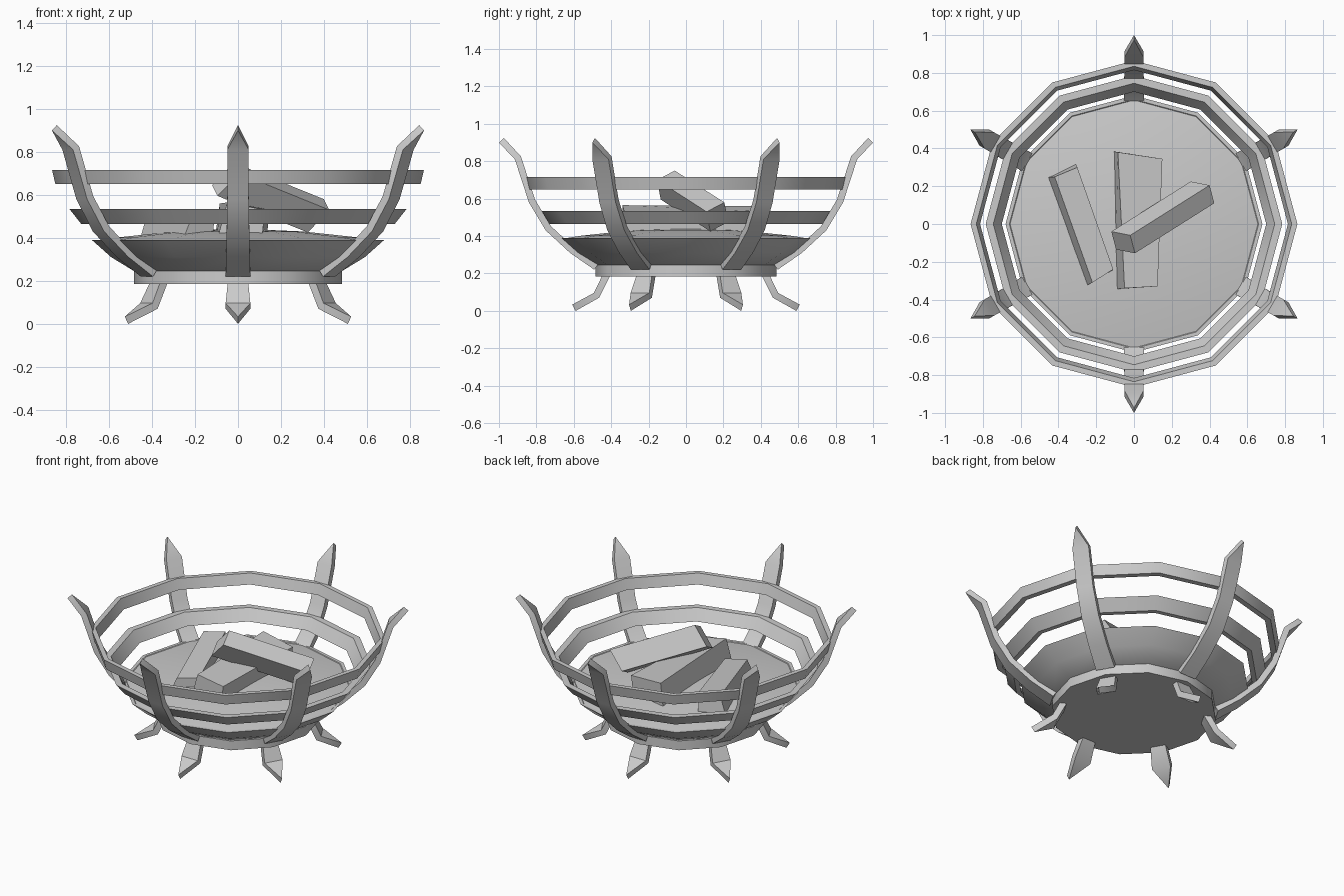
import bpy, bmesh, math
from mathutils import Vector, Matrix

cube = bpy.data.objects.get("Cube")
if cube:
    bpy.data.objects.remove(cube, do_unlink=True)

grey = bpy.data.materials.new("plain_grey")
grey.use_nodes = True
COLOUR = (0.6, 0.6, 0.6, 1)
grey.diffuse_color = COLOUR
grey.node_tree.nodes["Principled BSDF"].inputs["Base Color"].default_value = COLOUR
SIDES = 12


def finish(bm, name, smooth=True):
    """Turn a bmesh into a named object with tidy normals and shading."""
    bmesh.ops.remove_doubles(bm, verts=bm.verts, dist=0.0001)
    bmesh.ops.recalc_face_normals(bm, faces=bm.faces)
    mesh = bpy.data.meshes.new(name)
    bm.to_mesh(mesh)
    bm.free()
    mesh.materials.append(grey)
    ob = bpy.data.objects.new(name, mesh)
    bpy.context.collection.objects.link(ob)
    if smooth:
        bpy.ops.object.select_all(action="DESELECT")
        ob.select_set(True)
        bpy.context.view_layer.objects.active = ob
        bpy.ops.object.shade_smooth_by_angle(angle=math.radians(35))
    return ob


def lathe(name, profile, closed=False):
    """Revolve a (radius, height) profile into a twelve-sided part."""
    bm = bmesh.new()
    verts = [bm.verts.new((r, 0, z)) for r, z in profile]
    pairs = list(zip(verts, verts[1:]))
    if closed:
        pairs.append((verts[-1], verts[0]))
    edges = [bm.edges.new(p) for p in pairs]
    bmesh.ops.spin(bm, geom=verts + edges, cent=(0, 0, 0), axis=(0, 0, 1),
                   angle=math.tau, steps=SIDES, use_merge=False)
    return finish(bm, name)


def pointed_bar(name, path, widths, thick, angle):
    """Sweep a flat bar along a (radius, height) path, ending in a point."""
    pts = [Vector(p) for p in path]
    bm = bmesh.new()
    sections = []
    for i, p in enumerate(pts):
        along = (pts[min(i + 1, len(pts) - 1)] - pts[max(i - 1, 0)]).normalized()
        inner = p + Vector((-along.y, along.x)) * thick
        half = widths[i] / 2
        corners = [(p, -half), (p, half), (inner, half), (inner, -half)]
        sections.append([bm.verts.new((q.x, w, q.y)) for q, w in corners])
    for a, b in zip(sections, sections[1:]):
        for j in range(4):
            k = (j + 1) % 4
            bm.faces.new((a[j], a[k], b[k], b[j]))
    bm.faces.new(sections[0])
    bmesh.ops.dissolve_degenerate(bm, edges=bm.edges, dist=0.0001)
    bm.transform(Matrix.Rotation(angle, 4, "Z"))
    return finish(bm, name)


def log(name, start, end):
    """Bridge two four-cornered ends into a split log."""
    bm = bmesh.new()
    a = [bm.verts.new(p) for p in start]
    b = [bm.verts.new(p) for p in end]
    for j in range(4):
        k = (j + 1) % 4
        bm.faces.new((a[j], a[k], b[k], b[j]))
    bm.faces.new(a)
    bm.faces.new(b)
    return finish(bm, name, smooth=False)


# Base plate, bowl with its ash mound, and the two hoops
lathe("base_plate", [(0, 0.185), (0.485, 0.185), (0.485, 0.245), (0, 0.245)])
lathe("bowl", [(0, 0.24), (0.475, 0.24), (0.59, 0.31), (0.68, 0.39),
               (0.66, 0.39), (0.57, 0.31), (0, 0.26)])
lathe("ash_mound", [(0.665, 0.385), (0.56, 0.402), (0.3, 0.43), (0, 0.443)])
lathe("lower_hoop", [(0.73, 0.465), (0.785, 0.535), (0.745, 0.535), (0.70, 0.465)], True)
lathe("upper_hoop", [(0.85, 0.65), (0.865, 0.715), (0.835, 0.715), (0.815, 0.65)], True)

# Six upright arms and six splayed feet
arm_path = [(0.49, 0.22), (0.62, 0.31), (0.75, 0.43), (0.84, 0.58), (0.915, 0.81), (1.0, 0.9)]
arm_widths = [0.115, 0.11, 0.105, 0.1, 0.1, 0]
foot_path = [(0.59, 0.0), (0.465, 0.07), (0.40, 0.2)][::-1]
foot_widths = [0.09, 0.115, 0]
for n in range(6):
    turn = math.radians(30 + 60 * n)
    pointed_bar(f"arm_{n + 1}", arm_path, arm_widths, 0.036, turn)
    pointed_bar(f"foot_{n + 1}", foot_path, foot_widths, 0.038, turn)

# Three split logs, the last leaning across the other two
log("left_log",
    [(-0.26, -0.33, 0.38), (-0.22, -0.31, 0.485), (-0.11, -0.24, 0.49), (-0.12, -0.25, 0.38)],
    [(-0.46, 0.245, 0.38), (-0.42, 0.25, 0.52), (-0.3, 0.3, 0.53), (-0.31, 0.32, 0.38)])
log("middle_log",
    [(-0.1, -0.345, 0.38), (-0.05, -0.34, 0.565), (0.125, -0.33, 0.53), (0.11, -0.33, 0.38)],
    [(-0.11, 0.385, 0.38), (-0.085, 0.38, 0.56), (0.15, 0.345, 0.535), (0.13, 0.345, 0.38)])
ridge = Vector((-0.02, -0.06, 0.75))
back = Vector((-0.1, 0.02, -0.105))
down = Vector((0.025, -0.095, -0.05))
length = Vector((0.42, 0.265, -0.17))
top_end = [ridge, ridge + back, ridge + back + down, ridge + down]
log("leaning_log", top_end, [p + length for p in top_end])
